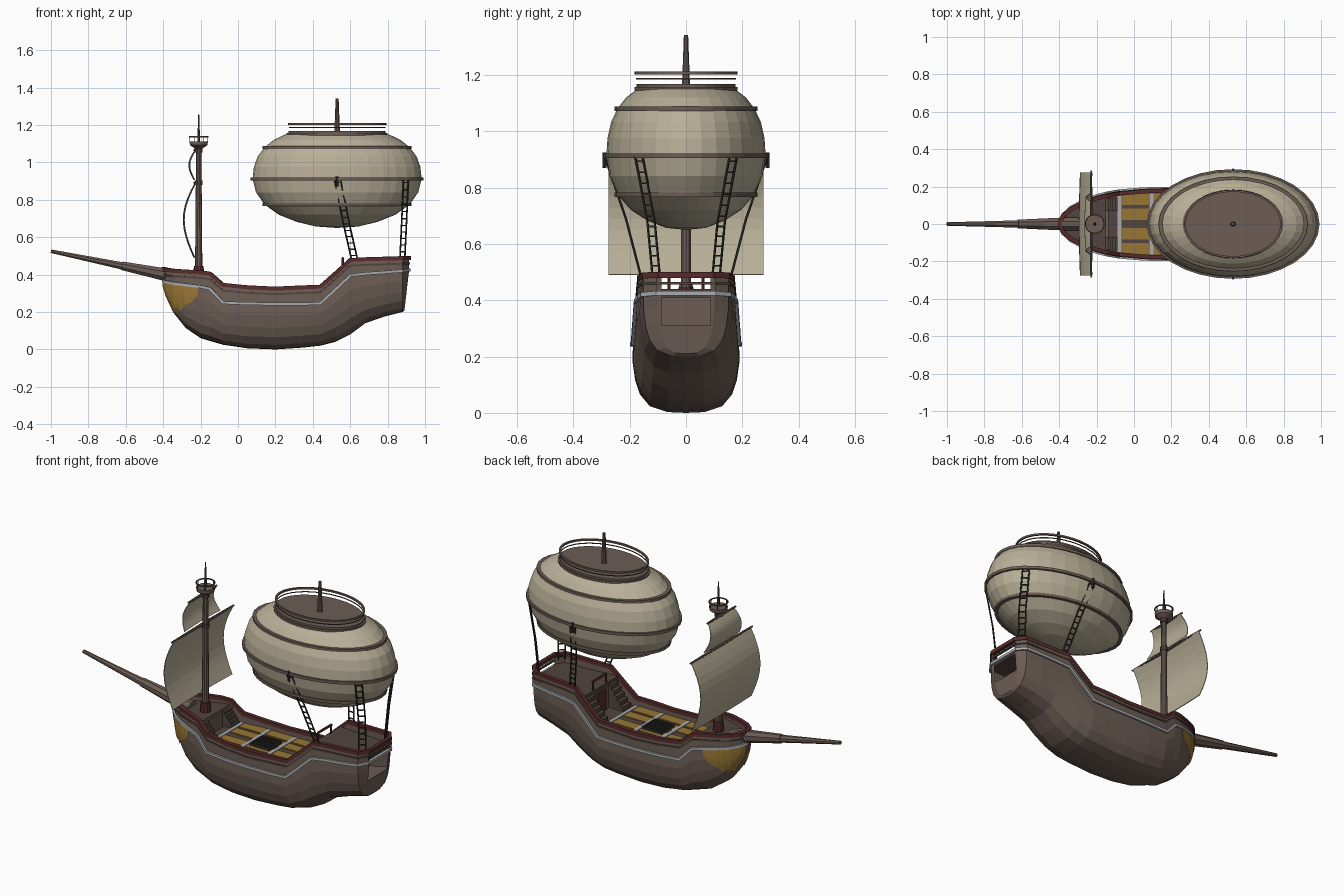
import bpy, bmesh
from math import sin, cos, pi, sqrt
from mathutils import Vector as V

if "Cube" in bpy.data.objects:
    bpy.data.objects.remove(bpy.data.objects["Cube"])


def mat(name, r, g, b):
    m = bpy.data.materials.new(name)
    m.diffuse_color = (r, g, b, 1)
    m.use_nodes = True
    m.node_tree.nodes["Principled BSDF"].inputs["Base Color"].default_value = m.diffuse_color
    return m


WOOD = mat("wood", .15, .11, .09)
DARK = mat("dark_wood", .085, .06, .05)
RED = mat("red_trim", .10, .025, .025)
GOLD = mat("gold", .31, .18, .035)
GREY = mat("pale_grey", .40, .42, .44)
CLOTH = mat("canvas", .48, .43, .31)
IRON = mat("iron", .03, .027, .025)


def loft(name, rings, m, wrap=True, closed=False, caps=True):
    """Skin a list of equal-length point rings."""
    bm = bmesh.new()
    vs = [[bm.verts.new(p) for p in r] for r in rings]
    n, k = len(rings), len(rings[0])
    for i in range(n if closed else n - 1):
        for j in range(k if wrap else k - 1):
            a, b = vs[i], vs[(i + 1) % n]
            bm.faces.new((a[j], a[(j + 1) % k], b[(j + 1) % k], b[j]))
    if caps and wrap and not closed:
        bm.faces.new(vs[0])
        bm.faces.new(vs[-1])
    bmesh.ops.recalc_face_normals(bm, faces=bm.faces)
    me = bpy.data.meshes.new(name)
    bm.to_mesh(me)
    bm.free()
    me.materials.append(m)
    o = bpy.data.objects.new(name, me)
    bpy.context.collection.objects.link(o)
    return o


def tube(name, pts, rad, m, sides=8, closed=False):
    pts = [V(p) for p in pts]
    n, rings = len(pts), []
    for i, p in enumerate(pts):
        nx = pts[(i + 1) % n] if closed else pts[min(i + 1, n - 1)]
        pv = pts[i - 1] if closed else pts[max(i - 1, 0)]
        t = (nx - pv).normalized()
        a = t.cross(V((0, 0, 1)) if abs(t.z) < .97 else V((1, 0, 0))).normalized()
        b = a.cross(t)
        r = rad[i] if isinstance(rad, (list, tuple)) else rad
        rings.append([p + r * (a * cos(2 * pi * (j + .5) / sides) + b * sin(2 * pi * (j + .5) / sides))
                      for j in range(sides)])
    return loft(name, rings, m, closed=closed)


def box(name, x0, x1, y0, y1, z0, z1, m):
    ring = lambda x: [(x, y0, z0), (x, y1, z0), (x, y1, z1), (x, y0, z1)]
    return loft(name, [ring(x0), ring(x1)], m)


def ellipse(cx, cy, z, rx, ry, n=32):
    return [(cx + rx * cos(2 * pi * i / n), cy + ry * sin(2 * pi * i / n), z) for i in range(n)]


# Hull stations: x, keel z, stripe z, sheer z, max half width, top half width
ST = [(-.40, .34, .365, .43, .012, .012), (-.38, .28, .36, .425, .045, .05),
      (-.34, .19, .352, .42, .085, .085), (-.28, .115, .345, .416, .12, .115),
      (-.20, .06, .335, .412, .152, .145), (-.15, .045, .325, .405, .165, .158),
      (-.08, .025, .25, .345, .178, .17), (.05, .006, .245, .332, .188, .182),
      (.20, 0, .243, .325, .19, .187), (.35, .01, .243, .332, .19, .185),
      (.44, .02, .246, .335, .188, .182), (.52, .04, .32, .405, .183, .176),
      (.60, .08, .395, .478, .178, .17), (.68, .14, .405, .482, .172, .163),
      (.78, .175, .412, .485, .165, .158), (.88, .20, .42, .488, .15, .152),
      (.915, .21, .425, .49, .10, .105)]
PROF = [(0, 0), (.35, .012), (.68, .10), (.86, .27), (.95, .48), (1, .75)]


def station(x):
    for a, b in zip(ST, ST[1:]):
        if x <= b[0]:
            f = (x - a[0]) / (b[0] - a[0])
            return [p + (q - p) * f for p, q in zip(a, b)]
    return list(ST[-1])


def section(s):
    x, k, st, sh, w, wt = s
    return [(w * u, k + (st - k) * v) for u, v in PROF] + [((w + wt) / 2, st), (wt, sh)]


def hull_y(x, z):
    sec = section(station(x))
    for (y0, z0), (y1, z1) in zip(sec, sec[1:]):
        if z <= z1:
            return y0 + (y1 - y0) * max(0, (z - z0) / (z1 - z0))
    return sec[-1][0]


# Hull shell with bulwark thickness and raked transom
rings = []
for s in ST:
    sec = section(s)
    inn, fl = max(.002, s[5] - .018), min(s[3] - .01, max(.27, s[1] + .1))
    ys = sec[::-1] + [(-y, z) for y, z in sec[1:]] + [(-inn, s[3]), (-inn, fl), (inn, fl), (inn, s[3])]
    rake = .025 if s is ST[-1] else 0
    rings.append([(s[0] - rake * max(0, (s[2] - z) / (s[2] - s[1])), y, z) for y, z in ys])
loft("hull", rings, WOOD)

# Stripe and rails that run right round the hull
def around(off, zi, dz):
    side = [(s[0], (s[5] if zi == 3 else (s[4] + s[5]) / 2) + off, s[zi] + dz) for s in ST]
    return side + [(x, -y, z) for x, y, z in side[::-1]]


tube("stripe", around(.003, 2, 0), .011, GREY, 4, True)
tube("rail_cap", around(-.008, 3, 0), .015, RED, 4, True)
tube("lower_rail", around(.001, 3, -.03), .007, DARK, 4, True)

# Gold bow plates
low = [(-.398, .335), (-.38, .28), (-.34, .195), (-.31, .20), (-.28, .235), (-.24, .255), (-.21, .295)]
for sgn, nm in ((1, "left"), (-1, "right")):
    rows = []
    for x, z0 in low:
        z1 = station(x)[2] - .006
        zs = [z0 + (z1 - z0) * i / 6 for i in range(7)]
        rows.append([(x - .005, sgn * (hull_y(x, z) + .005), z) for z in zs])
    loft("bow_plate_" + nm, rows, GOLD, wrap=False)


# Decks follow the hull width
def deck(name, x0, x1, z, h, m):
    rs = []
    for i in range(13):
        x = x0 + (x1 - x0) * i / 12
        w = max(.005, station(x)[5] - .013)
        rs.append([(x, -w, z), (x, w, z), (x, w, z - h), (x, -w, z - h)])
    loft(name, rs, m)


deck("fore_deck", -.385, -.15, .388, .03, DARK)
deck("main_deck", -.14, .56, .29, .015, DARK)
deck("aft_deck", .55, .905, .44, .03, DARK)
box("fore_bulkhead", -.165, -.15, -.145, .145, .28, .385, WOOD)
box("aft_bulkhead", .55, .565, -.158, .158, .28, .435, WOOD)
box("cabin_door", .54, .552, -.035, .035, .29, .41, RED)

# Stairs on both sides, fore and aft
for sgn in (-1, 1):
    for i in range(5):
        y0, y1 = sorted((sgn * .07, sgn * .14))
        box("fore_stair", -.15, -.135 + .012 * i, y0, y1, .29, .375 - .017 * i, DARK)
        box("aft_stair", .535 - .02 * i, .55, y0, y1, .29, .42 - .026 * i, DARK)
    tube("aft_deck_post", [(.56, sgn * .06, .44), (.56, sgn * .06, .49)], .006, RED, 6)
tube("aft_deck_rail", [(.56, -.065, .488), (.56, .065, .488)], .007, RED, 4)

# Main deck panels, cross strips and grating
for i in range(3):
    x0 = -.065 + .17 * i
    for y in (-.1325, -.0525, .0525, .1325):
        box("deck_panel", x0, x0 + .145, y - .031, y + .031, .288, .296, GOLD)
for i in range(4):
    box("deck_strip", -.088 + .17 * i, -.067 + .17 * i, -.163, .163, .288, .298, GREY)
box("hatch_well", .12, .24, -.055, .055, .29, .300, GREY)
for i in range(6):
    x, y = .12 + .024 * i, -.055 + .022 * i
    box("grating_bar", x - .004, x + .004, -.059, .059, .295, .311, IRON)
    box("grating_bar", .116, .244, y - .004, y + .004, .295, .311, IRON)

# Bowsprit
tube("bowsprit", [(-.30, 0, .382), (-.40, 0, .402), (-.62, 0, .447), (-.621, 0, .447), (-1, 0, .525)],
     [.038, .036, .025, .021, .010], WOOD, 8)

# Mast, collars and lookout
MX = -.21
tube("mast", [(MX, 0, .38), (MX, 0, 1.09)], [.020, .014], WOOD, 10)
tube("mast_top", [(MX, 0, 1.09), (MX, 0, 1.255)], [.009, .003], DARK, 8)
tube("mast_foot", [(MX, 0, .385), (MX, 0, .445)], [.03, .026], RED, 10)
for z in (.89, 1.065):
    tube("mast_collar", [(MX, 0, z - .012), (MX, 0, z + .012)], .021, DARK, 10)
tube("lookout", [(MX, 0, 1.075), (MX, 0, 1.092), (MX, 0, 1.112)], [.022, .048, .05], WOOD, 16)
tube("lookout_rail", ellipse(MX, 0, 1.137, .05, .05, 20), .004, DARK, 4, True)
for i in range(6):
    a = i * pi / 3
    x, y = MX + .048 * cos(a), .048 * sin(a)
    tube("lookout_post", [(x, y, 1.105), (x, y, 1.137)], .003, DARK, 4)


# Sails billow forward from their yards
def sail(name, zt, zb, wt, wb, bulge, xb):
    rows = []
    for i in range(11):
        f = i / 10
        w = wt + (wb - wt) * f
        x = -.232 + (xb + .232) * f - bulge * sin(pi * f ** .95)
        rows.append([(x + .006 * (j / 4 - 1) ** 2, w * (j / 4 - 1), zt + (zb - zt) * f) for j in range(9)])
    o = loft(name, rows, CLOTH, wrap=False)
    o.modifiers.new("thickness", "SOLIDIFY").thickness = .004
    tube(name + "_yard", [(-.229, -wt - .012, zt), (-.229, 0, zt), (-.229, wt + .012, zt)],
         [.005, .009, .005], WOOD, 8)


sail("main_sail", .89, .49, .275, .275, .06, -.238)
sail("top_sail", 1.065, .905, .12, .165, .03, -.238)

# Balloon envelope with bands
BX, RX, RY = .53, .452, .283
BP = [(.02, .65), (.25, .657), (.48, .682), (.69, .72), (.86, .775), (.96, .84), (1, .912), (.985, .975),
      (.94, 1.032), (.86, 1.08), (.75, 1.12), (.61, 1.15)]
loft("balloon", [ellipse(BX, 0, z, RX * r, RY * r) for r, z in BP], CLOTH)
for z, r in ((.775, .86), (.912, 1), (1.08, .86)):
    rs = [ellipse(BX, 0, z + dz, RX * r + e, RY * r + e)
          for dz, e in ((-.008, -.012), (-.008, .01), (.008, .01), (.008, -.012))]
    loft("balloon_band", rs, WOOD, closed=True)
loft("balloon_platform", [ellipse(BX, 0, z, .265 * k, .18 * k) for z, k in ((1.145, 1.02), (1.157, 1.02), (1.157, .98), (1.168, .98))], WOOD)
tube("platform_wire", ellipse(BX, 0, 1.186, .256, .176), .003, DARK, 4, True)
tube("platform_rail", ellipse(BX, 0, 1.206, .258, .177), .007, WOOD, 4, True)
tube("balloon_pole", [(BX, 0, 1.16), (BX, 0, 1.342)], [.015, .008], WOOD, 10)


# Rope ladders from balloon to hull, mirrored
def ladder(top, bot, half):
    top, bot, half = V(top), V(bot), V(half)
    mid = (top + bot) / 2 + V((0, -.012 if top.y > 0 else .012, -.012))
    path = [top, mid, bot]
    for s in (-1, 1):
        tube("ladder_rope", [p + half * s for p in path], .0045, IRON, 5)
    for i in range(12):
        f = (i + .5) / 12
        p = top.lerp(mid, f * 2) if f < .5 else mid.lerp(bot, f * 2 - 1)
        tube("ladder_rung", [p - half, p + half], .004, IRON, 4)


for s in (-1, 1):
    ladder((.53, s * .289, .912), (.622, s * .16, .485), (.016, 0, 0))
    ladder((.898, s * .168, .912), (.878, s * .105, .47), (.013, -s * .013, 0))
    tube("ladder_hook", [(.53, s * .289, .87), (.53, s * .289, .925)], .008, IRON, 6)
